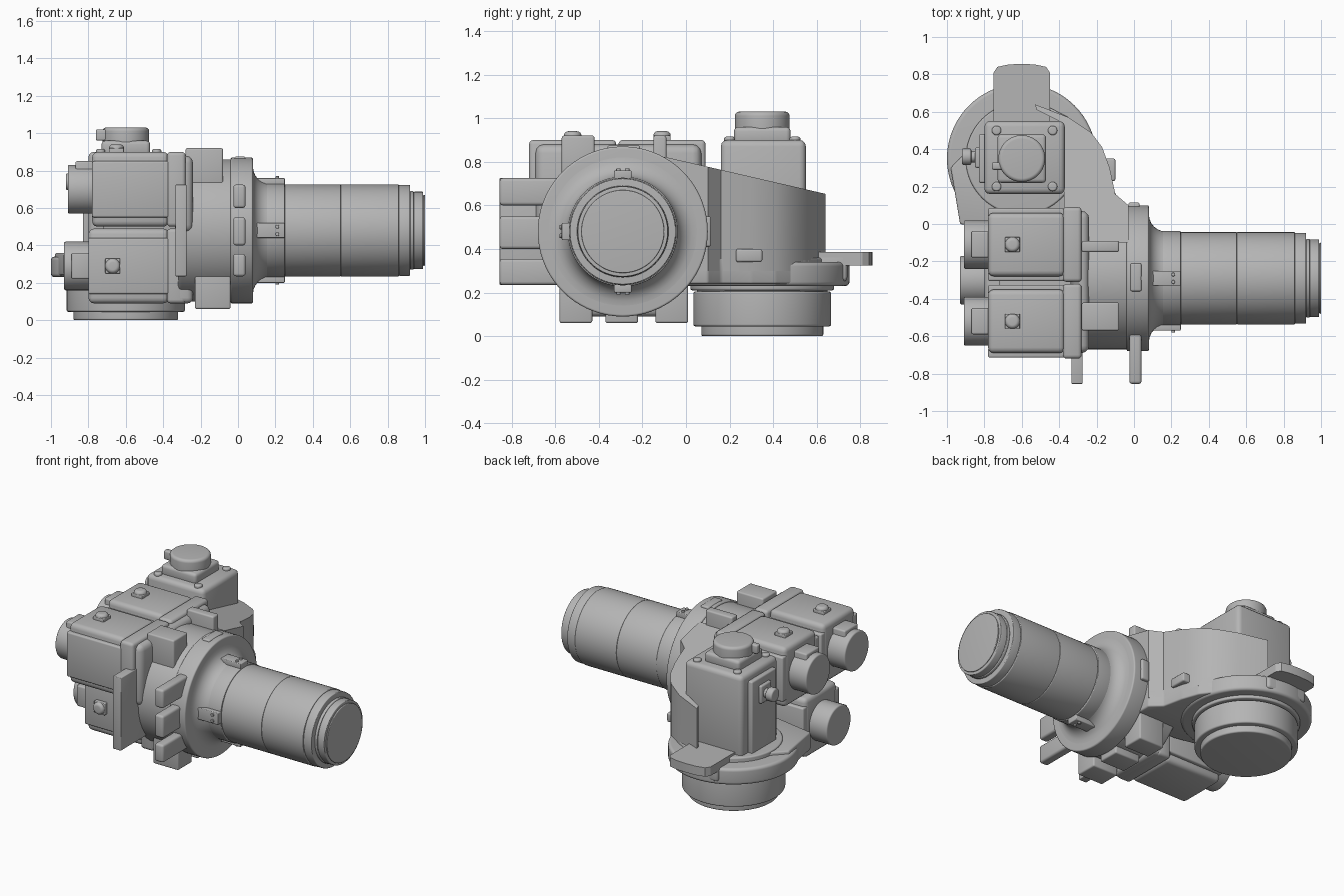
import bpy, bmesh
from math import radians, sin, cos, tau
from mathutils import Vector

cube = bpy.data.objects.get("Cube")
if cube:
    bpy.data.objects.remove(cube, do_unlink=True)

grey = bpy.data.materials.new("cast_grey")
grey.use_nodes = True
grey.diffuse_color = (.46, .46, .46, 1)
grey.node_tree.nodes["Principled BSDF"].inputs["Base Color"].default_value = grey.diffuse_color

RIGHT, FRONT, UP = Vector((1, 0, 0)), Vector((0, -1, 0)), Vector((0, 0, 1))
barrel_axis = Vector((0, -.29, .48))
table_axis = Vector((-.6, .35, 0))
quarter = [radians(angle) for angle in range(0, 91, 15)]


def finish(name, bm, bevel=0):
    """Turn a bmesh into a smooth-shaded object with sharp edges kept."""
    bmesh.ops.recalc_face_normals(bm, faces=bm.faces[:])
    if bevel:
        bmesh.ops.bevel(bm, geom=bm.edges[:], offset=bevel, segments=3, profile=.5,
                        affect='EDGES', clamp_overlap=True)
    mesh = bpy.data.meshes.new(name)
    bm.to_mesh(mesh)
    bm.free()
    mesh.materials.append(grey)
    obj = bpy.data.objects.new(name, mesh)
    bpy.context.collection.objects.link(obj)
    bpy.ops.object.select_all(action='DESELECT')
    obj.select_set(True)
    bpy.context.view_layer.objects.active = obj
    bpy.ops.object.shade_smooth_by_angle(angle=radians(32))


def box(name, x, y, z, bevel=.01):
    """Rounded box between the given limits on each axis."""
    bm = bmesh.new()
    bmesh.ops.create_cube(bm, size=1)
    for vert in bm.verts:
        vert.co = Vector([low if c < 0 else high for (low, high), c in zip((x, y, z), vert.co)])
    finish(name, bm, bevel)


def block(name, centre, half, bevel=.01):
    """Rounded box from its centre and half sizes."""
    box(name, *[(c - h, c + h) for c, h in zip(centre, half)], bevel=bevel)


def lathe(name, origin, axis, profile, sides=72):
    """Revolve (radius, height) pairs about an axis through the origin point."""
    bm = bmesh.new()
    side = axis.orthogonal().normalized()
    other = axis.cross(side)
    rings = []
    for radius, height in profile:
        turns = [tau * i / sides for i in range(sides)]
        rings.append([bm.verts.new(origin + axis * height + (side * cos(t) + other * sin(t)) * radius)
                      for t in turns])
    for low, high in zip(rings, rings[1:]):
        for i in range(sides):
            bm.faces.new((low[i - 1], low[i], high[i], high[i - 1]))
    bm.faces.new(rings[0])
    bm.faces.new(rings[-1])
    finish(name, bm)


def drum(name, origin, axis, radius, start, end, edge=.01, sides=72):
    """Cylinder with rounded rims."""
    rim = [(radius - edge + edge * sin(a), edge - edge * cos(a)) for a in quarter]
    profile = [(r, start + h) for r, h in rim] + [(r, end - h) for r, h in reversed(rim)]
    lathe(name, origin, axis, profile, sides)


def prism(name, outline, low, top, bevel=0):
    """Upright prism; top gives the upper height at each y."""
    bm = bmesh.new()
    floor = [bm.verts.new((x, y, low)) for x, y in outline]
    roof = [bm.verts.new((x, y, top(y))) for x, y in outline]
    bm.faces.new(floor)
    bm.faces.new(roof)
    for i in range(len(outline)):
        bm.faces.new((floor[i - 1], floor[i], roof[i], roof[i - 1]))
    finish(name, bm, bevel)


# Casing, flange and filleted neck
drum("casing", barrel_axis, RIGHT, radius=.38, start=-.32, end=0, edge=.02)
drum("flange", barrel_axis, RIGHT, radius=.39, start=-.04, end=.08)
lathe("neck_fillet", barrel_axis, RIGHT,
      [(.34 - .09 * sin(a), .17 - .09 * cos(a)) for a in quarter])

# Barrel built as a run of drums, each starting where the last one ends
start = .15
for part, radius, end in [("neck", .252, .25), ("barrel_inner", .247, .55),
                          ("barrel_outer", .247, .86), ("end_band", .243, .92),
                          ("end_groove", .21, .94), ("end_cap", .207, .99), ("end_face", .19, 1)]:
    drum(part, barrel_axis, RIGHT, radius, start, end, edge=.005)
    start = end

# Clips with screws round the neck
for side, way in [("front", FRONT), ("top", UP), ("bottom", -UP)]:
    across = way.cross(RIGHT)
    centre = barrel_axis + RIGHT * .17 + way * .26
    half = [abs(c) for c in RIGHT * .08 + way * .02 + across * .04]
    block("neck_clip_" + side, centre, half, bevel=.005)
    for sign in (-1, 1):
        drum(f"clip_screw_{side}_{sign}", centre + RIGHT * .04 + across * sign * .02, way,
             radius=.01, start=0, end=.03, edge=.003, sides=16)

# Gearbox head behind the casing that carries the motors
box("head_upper", x=(-.34, -.24), y=(-.69, .07), z=(.47, .88), bevel=.04)
box("head_lower", x=(-.34, -.24), y=(-.5, -.1), z=(.09, .5), bevel=.03)


def motor(name, back, way):
    """Horizontal servo motor from the middle of its back face, with the knob facing one way."""
    x, y, z = back
    length = -.37 - x
    middle = back + RIGHT * length / 2
    block(name + "_body", middle, (length / 2, .17, .2), bevel=.03)
    box(name + "_mount", x=(-.38, -.28), y=(y - .2, y + .2), z=(z - .2, z + .2), bevel=.02)
    for sign in (-1, 1):
        block(f"{name}_cheek_{sign}", middle + FRONT * sign * .17, (length / 2, .025, .15))
    drum(name + "_tail", back, -RIGHT, radius=.13, start=-.02, end=.13)
    block(name + "_plug", back + way * .08 - RIGHT * .04, (.05, .07, .07))
    knob = back + RIGHT * .13 + way * .2
    block(name + "_knob_base", knob, [.02 if abs(c) else .04 for c in way], bevel=.005)
    drum(name + "_knob", knob, way, radius=.04, start=0, end=.04, edge=.02, sides=32)


motor("upper_left_motor", Vector((-.78, -.11, .7)), UP)
motor("upper_right_motor", Vector((-.78, -.52, .7)), UP)
motor("lower_motor", Vector((-.8, -.3, .29)), FRONT)
box("motor_bridge", x=(-.72, -.3), y=(-.4, -.24), z=(.45, .78))

# Side arm: sloped wall and lower casting share one outer edge
arm_edge = [(-.03, .1), (-.1, .16), (-.13, .3), (-.17, .41), (-.23, .49), (-.35, .57)]
prism("arm_wall", arm_edge + [(-.53, .64), (-.52, .61), (-.38, .54), (-.37, -.1), (-.03, -.1)],
      low=.3, top=lambda y: .8 - .23 * y)
prism("arm_casting", arm_edge + [(-.6, .7), (-.98, .3), (-.93, 0), (-.4, -.1), (-.03, -.1)],
      low=.24, top=lambda y: .36, bevel=.01)
box("arm_lug", x=(-.2, -.1), y=(.23, .35), z=(.34, .4))

# Turntable as stacked drums, with a locating tab at the back
drum("table_foot", table_axis, UP, radius=.28, start=0, end=.1)
drum("table_bowl", table_axis, UP, radius=.316, start=.045, end=.205)
drum("table_waist", table_axis, UP, radius=.33, start=.21, end=.26)
drum("table_core", table_axis, UP, radius=.3, start=.1, end=.37)
drum("table_rim", table_axis, UP, radius=.4, start=.23, end=.34, edge=.02)
tab_side = [(.15, .15), (.15, .46), (.13, .49), (.07, .503)]
tab = tab_side + [(0, .506)] + [(-x, y) for x, y in reversed(tab_side)]
prism("table_tab", [(table_axis.x + x, table_axis.y + y) for x, y in tab],
      low=.325, top=lambda y: .385)
box("tab_root", x=(-.75, -.45), y=(.55, .74), z=(.25, .38), bevel=.02)

# Upright motor on the turntable
box("upright_body", x=(-.8, -.37), y=(.16, .55), z=(.34, .9), bevel=.03)
box("upright_rail", x=(-.83, -.79), y=(.22, .48), z=(.36, .85))
box("upright_neck", x=(-.73, -.47), y=(.22, .48), z=(.88, .96), bevel=.02)
drum("upright_cap", table_axis, UP, radius=.125, start=.9, end=1.03, edge=.02)
box("upright_plug", x=(-.76, -.68), y=(.29, .33), z=(.96, 1.02))
box("socket_base", x=(-.85, -.79), y=(.3, .41), z=(.68, .8))
socket = Vector((-.8, .36, .74))
drum("socket_stem", socket, -RIGHT, radius=.03, start=0, end=.08, sides=32)
drum("socket_head", socket, -RIGHT, radius=.045, start=.07, end=.12, sides=32)
for sx in (-1, 1):
    for sy in (-1, 1):
        corner = table_axis + Vector((.015 + sx * .15, sy * .15, 0))
        drum(f"upright_bolt_{sx}_{sy}", corner, UP, radius=.025, start=.88, end=.915, sides=24)

# Mounting plate and lugs on the front
box("front_plate", x=(-.335, -.275), y=(-.855, -.55), z=(.235, .725), bevel=.005)
for name, low, high in [("low", .235, .355), ("middle", .4, .55), ("high", .6, .725)]:
    box("front_lug_" + name, x=(-.025, .04), y=(-.855, -.5), z=(low, high), bevel=.015)

# Pads on the top, the underside and the rim of the casing
for name, y in [("right", (-.57, -.42)), ("left", (-.15, -.09))]:
    box("top_pad_" + name, x=(-.28, -.08), y=y, z=(.7, .92))
for name, y in [("right", (-.58, -.43)), ("middle", (-.37, -.22)), ("left", (-.14, .01))]:
    box("bottom_pad_" + name, x=(-.23, -.04), y=y, z=(.06, .3))
box("top_rim_lug", x=(-.02, .04), y=(-.36, -.21), z=(.8, .875))
box("side_rim_lug", x=(-.03, .03), y=(0, .115), z=(.41, .55))
